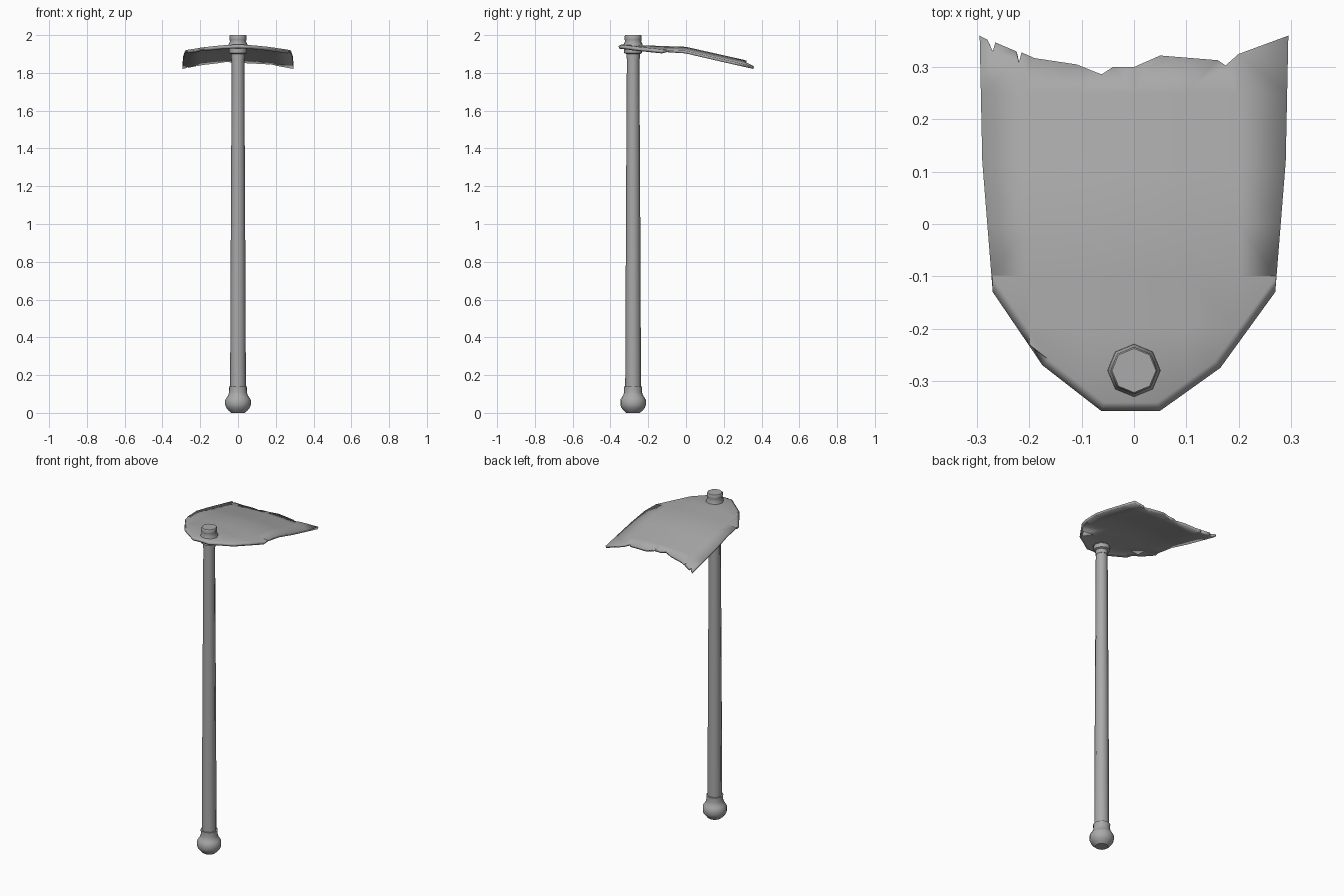
import bpy, bmesh, math
from mathutils import Vector

cube = bpy.data.objects.get("Cube")
if cube:
    bpy.data.objects.remove(cube, do_unlink=True)

metal = bpy.data.materials.new("worn grey")
metal.use_nodes = True
grey = (0.4, 0.4, 0.4, 1)
metal.diffuse_color = grey
metal.node_tree.nodes["Principled BSDF"].inputs["Base Color"].default_value = grey

SHAFT_Y = -0.28


def finish(name, bm, angle):
    bmesh.ops.recalc_face_normals(bm, faces=bm.faces)
    mesh = bpy.data.meshes.new(name)
    bm.to_mesh(mesh)
    bm.free()
    mesh.materials.append(metal)
    obj = bpy.data.objects.new(name, mesh)
    bpy.context.collection.objects.link(obj)
    bpy.ops.object.select_all(action='DESELECT')
    obj.select_set(True)
    bpy.context.view_layer.objects.active = obj
    bpy.ops.object.shade_smooth_by_angle(angle=math.radians(angle))
    return obj


def lathe(name, profile, sides, angle):
    """Closed turned part from (radius, height) pairs."""
    bm = bmesh.new()
    rings = [[bm.verts.new((r * math.cos(math.tau * i / sides),
                            SHAFT_Y + r * math.sin(math.tau * i / sides), z))
              for i in range(sides)] for r, z in profile]
    for low, high in zip(rings, rings[1:]):
        for i in range(sides):
            j = (i + 1) % sides
            bm.faces.new((low[i], low[j], high[j], high[i]))
    bm.faces.new(rings[0][::-1])
    bm.faces.new(rings[-1])
    return finish(name, bm, angle)


# Tapered shaft, pommel and the socket that grips the blade
lathe("shaft", [(0.042, 0.1), (0.038, 1.0), (0.033, 1.92)], 8, 50)
lathe("pommel", [(0.036, 0), (0.05, 0.012), (0.062, 0.027), (0.068, 0.042),
                 (0.068, 0.068), (0.06, 0.082), (0.052, 0.094),
                 (0.047, 0.11), (0.048, 0.14)], 16, 35)
lathe("lower_socket", [(0.036, 1.875), (0.036, 1.9), (0.047, 1.905),
                       (0.047, 1.935)], 8, 50)
lathe("upper_socket", [(0.052, 1.93), (0.05, 1.952), (0.042, 1.967),
                       (0.045, 1.975), (0.045, 1.995), (0.042, 2.0)], 8, 50)

# Blade outline: rounded front, then the chipped rear edge
front = [(-0.295, 0.36), (-0.29, 0.12), (-0.27, -0.13), (-0.175, -0.27),
         (-0.063, -0.357), (0.05, -0.357), (0.165, -0.275), (0.27, -0.13),
         (0.29, 0.12), (0.295, 0.36)]
chipped = [(0.2, 0.325), (0.175, 0.303), (0.16, 0.313), (0.05, 0.322),
           (0, 0.3), (-0.04, 0.3), (-0.062, 0.286), (-0.11, 0.305),
           (-0.19, 0.317), (-0.215, 0.328), (-0.22, 0.308), (-0.225, 0.33),
           (-0.265, 0.347), (-0.27, 0.33), (-0.28, 0.352)]
bm = bmesh.new()
bm.faces.new([bm.verts.new((x, y, 0)) for x, y in front + chipped])


def cut(point, normal):
    bmesh.ops.bisect_plane(bm, geom=bm.verts[:] + bm.edges[:] + bm.faces[:],
                           plane_co=point, plane_no=normal)


for i in range(-2, 3):
    cut((i * 0.1, 0, 0), (1, 0, 0))
for y in (-0.2, -0.1, 0, 0.1, 0.25):
    cut((0, y, 0), (0, 1, 0))
# Narrow rim along the rounded front
for a, b in zip(front[2:7], front[3:8]):
    a, b = Vector((*a, 0)), Vector((*b, 0))
    inward = Vector((a.y - b.y, b.x - a.x, 0)).normalized()
    cut(a + inward * 0.016, inward)

# Arch the sheet across, bend it down to the rear and turn down its rim
for v in bm.verts:
    x, y = v.co.x, v.co.y
    slope = -0.035 * y if y < 0 else -0.225 * y
    v.co.z = 1.938 + slope - 0.022 * (abs(x) / 0.29) ** 1.5
    if v.is_boundary and y < -0.1:
        v.co.z -= 0.008
bmesh.ops.triangulate(bm, faces=[f for f in bm.faces if len(f.verts) > 4])
blade = finish("blade", bm, 40)
if blade.data.polygons[0].normal.z < 0:
    blade.data.flip_normals()
thick = blade.modifiers.new("thickness", 'SOLIDIFY')
thick.thickness = 0.014
thick.offset = -1
